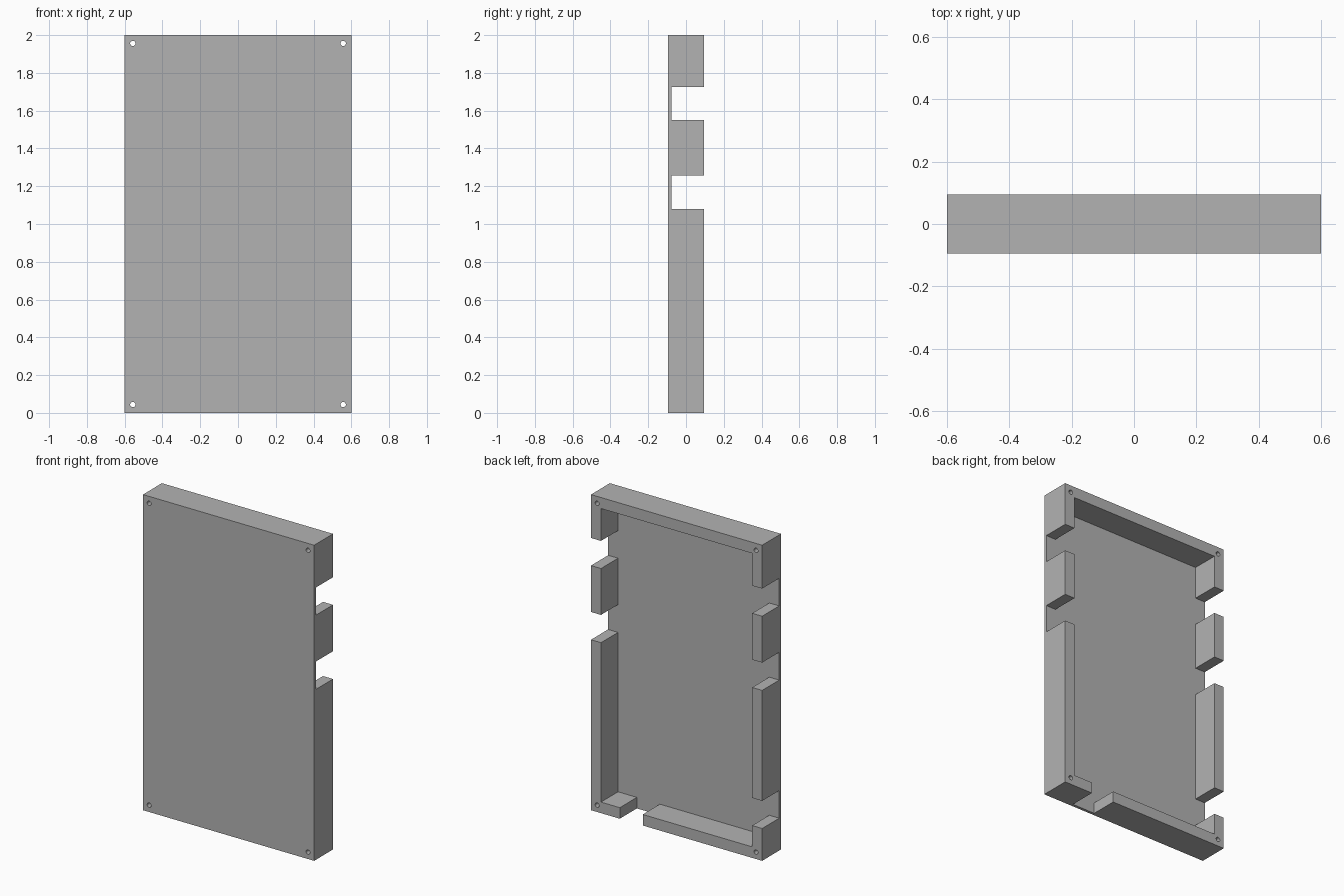
import bpy

WIDTH, DEPTH, HEIGHT = 1.2, 0.189, 2.0
WALL, PLATE = 0.07, 0.018
FRONT, BACK = -DEPTH / 2, DEPTH / 2
FLOOR = FRONT + PLATE          # inner surface of the front plate
OVER = 0.05                    # how far cutters reach past the body

default = bpy.data.objects.get("Cube")
if default:
    bpy.data.objects.remove(default, do_unlink=True)

grey = bpy.data.materials.new("plain grey")
grey.use_nodes = True
colour = (0.45, 0.45, 0.45, 1)
grey.diffuse_color = colour
grey.node_tree.nodes["Principled BSDF"].inputs["Base Color"].default_value = colour


def box(name, x, y, z):
    """Box spanning the given (low, high) ranges."""
    spans = (x, y, z)
    bpy.ops.mesh.primitive_cube_add(size=1, location=[(a + b) / 2 for a, b in spans])
    obj = bpy.context.object
    obj.name = name
    obj.scale = [b - a for a, b in spans]
    bpy.ops.object.transform_apply(location=True, rotation=True, scale=True)
    obj.data.materials.append(grey)
    return obj


def cut(body, cutter):
    """Subtract the cutter from the body and discard it."""
    cutter.hide_render = True
    mod = body.modifiers.new("cut", "BOOLEAN")
    mod.operation, mod.solver, mod.object = "DIFFERENCE", "EXACT", cutter
    bpy.context.view_layer.objects.active = body
    bpy.ops.object.modifier_apply(modifier=mod.name)
    bpy.data.objects.remove(cutter, do_unlink=True)


# Solid slab, hollowed from the back into a shallow tray
half = WIDTH / 2
tray = box("case_tray", (-half, half), (FRONT, BACK), (0, HEIGHT))
open_back = (FLOOR, BACK + OVER)
cut(tray, box("cavity_cutter", (WALL - half, half - WALL), open_back,
              (WALL, HEIGHT - WALL)))

# Side wall openings: two matched pairs and a low one on the right wall
left_wall = (half - WALL - 0.02, half + OVER)
right_wall = (-half - OVER, WALL + 0.02 - half)
for bottom, top, walls in ((1.55, 1.725, (left_wall, right_wall)),
                           (1.08, 1.256, (left_wall, right_wall)),
                           (0.205, 0.38, (right_wall,))):
    for wall in walls:
        cut(tray, box("side_opening_cutter", wall, open_back, (bottom, top)))

# Opening in the bottom wall
cut(tray, box("bottom_opening_cutter", (0.237, 0.398), open_back, (-OVER, WALL + 0.02)))

# Screw holes through the four corners
for x in (-0.557, 0.557):
    for z in (0.044, HEIGHT - 0.044):
        bpy.ops.mesh.primitive_cylinder_add(vertices=24, radius=0.014, depth=DEPTH + OVER,
                                            location=(x, 0, z), rotation=(1.5707963, 0, 0))
        drill = bpy.context.object
        drill.name = "screw_hole_cutter"
        drill.data.materials.append(grey)
        cut(tray, drill)
